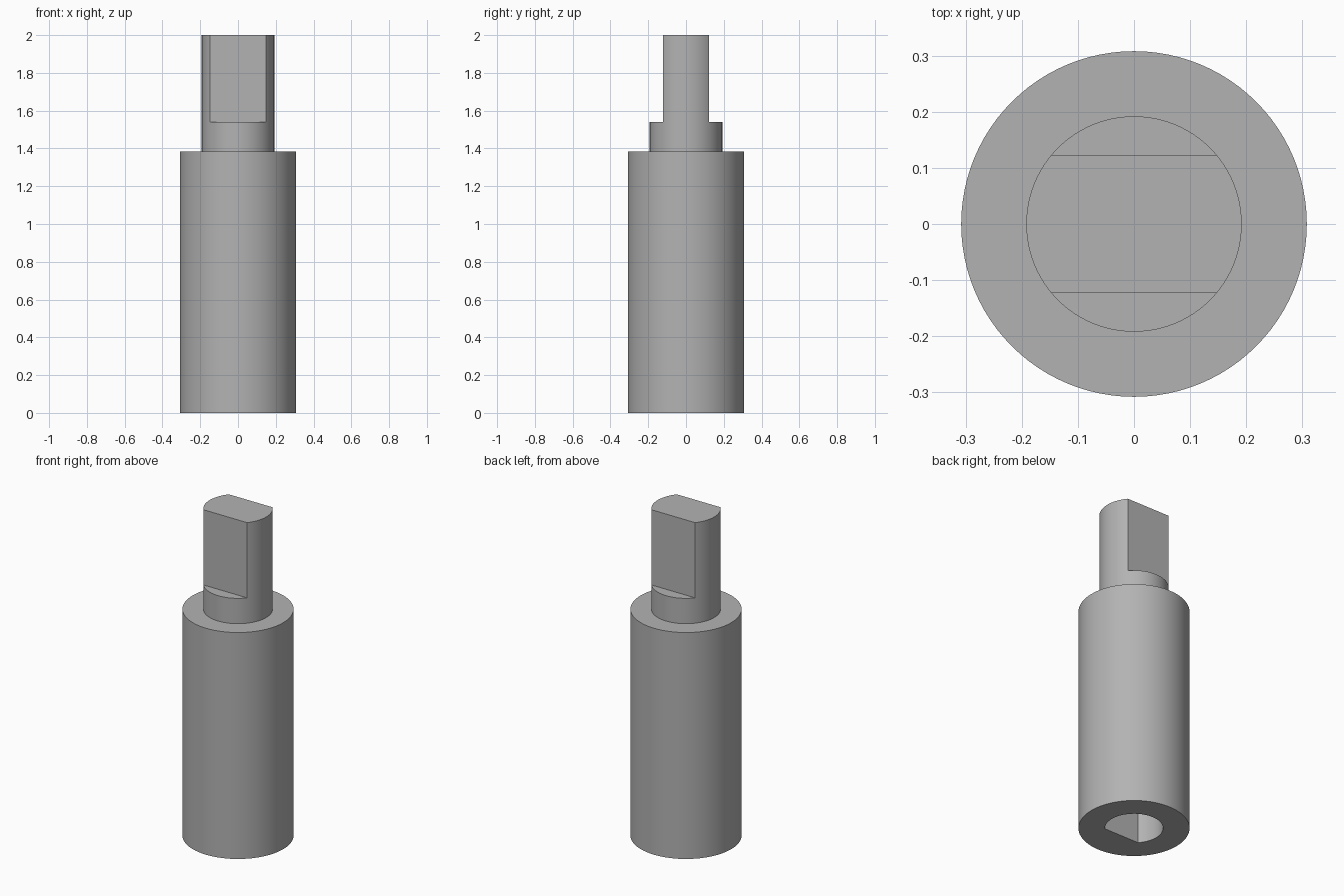
import bpy
import bmesh
from math import acos, cos, pi, sin, sqrt
from mathutils import Vector

if "Cube" in bpy.data.objects:
    bpy.data.objects.remove(bpy.data.objects["Cube"], do_unlink=True)

BODY_R, SHAFT_R, SOCKET_R = 0.308, 0.192, 0.161
BODY_TOP, FLAT_BOTTOM, TOP = 1.385, 1.54, 2.0
FLAT_Y, SOCKET_FLAT_Y, SOCKET_DEPTH = 0.123, 0.108, 1.0

grey = bpy.data.materials.new("plain grey")
grey.use_nodes = True
grey.diffuse_color = (0.45, 0.45, 0.45, 1)
grey.node_tree.nodes["Principled BSDF"].inputs["Base Color"].default_value = grey.diffuse_color


def prism(name, outline, z0, z1):
    """Extrude a flat outline from z0 to z1."""
    bm = bmesh.new()
    base = bm.faces.new([bm.verts.new((x, y, z0)) for x, y in outline])
    made = bmesh.ops.extrude_face_region(bm, geom=[base])["geom"]
    top = [v for v in made if isinstance(v, bmesh.types.BMVert)]
    bmesh.ops.translate(bm, verts=top, vec=Vector((0, 0, z1 - z0)))
    bmesh.ops.recalc_face_normals(bm, faces=bm.faces)
    mesh = bpy.data.meshes.new(name)
    bm.to_mesh(mesh)
    bm.free()
    mesh.materials.append(grey)
    obj = bpy.data.objects.new(name, mesh)
    bpy.context.collection.objects.link(obj)
    return obj


def arc(radius, start, end, steps):
    angles = [start + (end - start) * i / steps for i in range(steps + 1)]
    return [(radius * cos(a), radius * sin(a)) for a in angles]


def circle(radius, steps=96):
    return arc(radius, 0, 2 * pi, steps)[:-1]


def cut(target, cutter):
    """Subtract the cutter from the target, then discard it."""
    cutter.hide_render = True
    mod = target.modifiers.new("cut", "BOOLEAN")
    mod.operation, mod.solver, mod.object = "DIFFERENCE", "EXACT", cutter
    bpy.context.view_layer.objects.active = target
    bpy.ops.object.modifier_apply(modifier=mod.name)
    bpy.data.objects.remove(cutter, do_unlink=True)


# Round body with a D-shaped socket in its underside
body = prism("body", circle(BODY_R), 0, BODY_TOP)
half = acos(SOCKET_FLAT_Y / SOCKET_R)
d_shape = arc(SOCKET_R, -pi / 2 + half, 3 * pi / 2 - half, 64)
cut(body, prism("socket_cutter", d_shape, -0.1, SOCKET_DEPTH))

# Shaft with a flat on the front and the back of its upper part
shaft = prism("shaft", circle(SHAFT_R), BODY_TOP, TOP)
for side in (-1, 1):
    near, far = side * FLAT_Y, side * 0.4
    box = [(-0.4, near), (0.4, near), (0.4, far), (-0.4, far)]
    cut(shaft, prism("flat_cutter", box, FLAT_BOTTOM, TOP + 0.1))

# Smooth round walls, sharp rims
for obj in (body, shaft):
    bpy.ops.object.select_all(action="DESELECT")
    obj.select_set(True)
    bpy.context.view_layer.objects.active = obj
    bpy.ops.object.shade_smooth_by_angle(angle=pi / 6)
